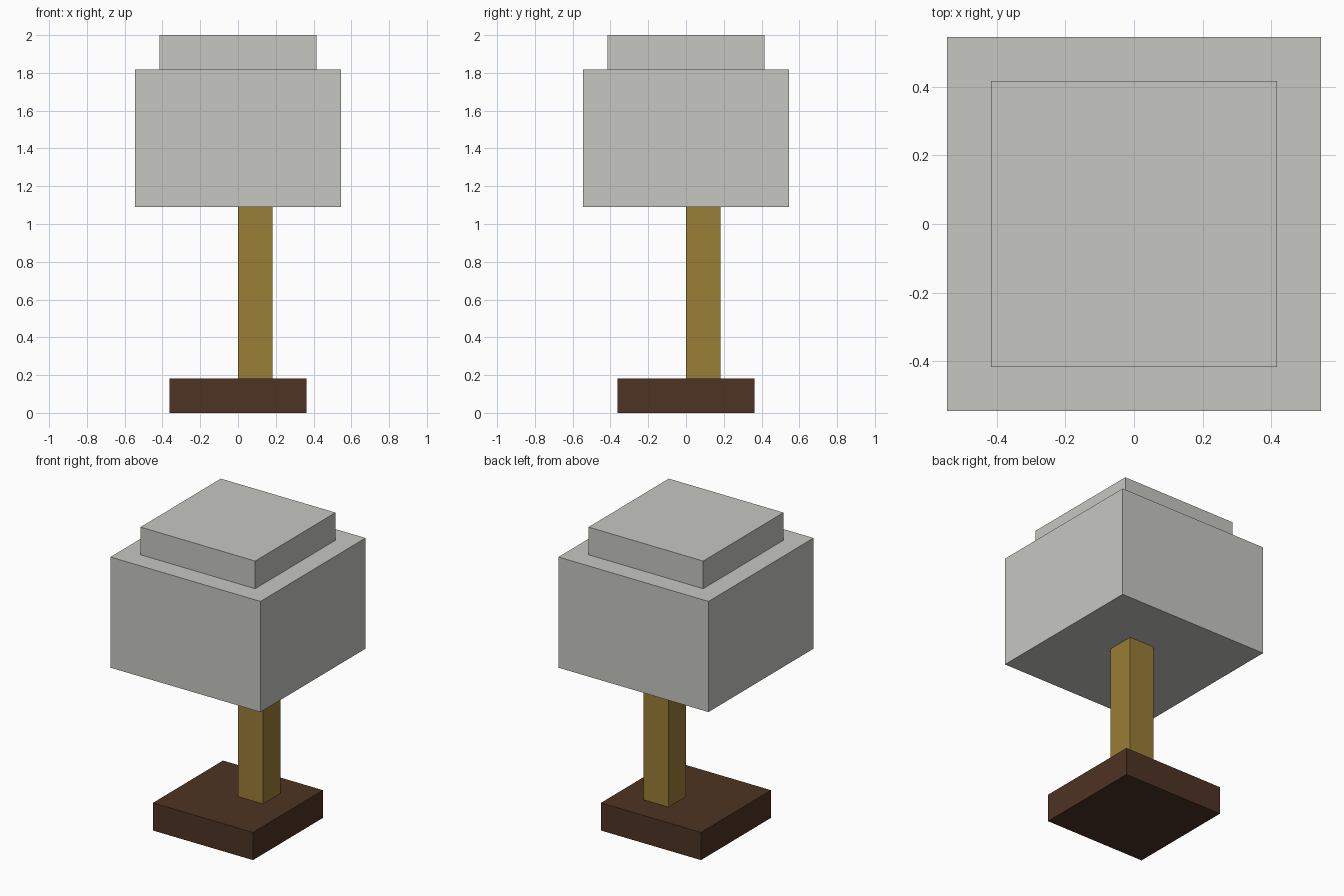
import bpy
import bmesh
from mathutils import Matrix, Vector

if "Cube" in bpy.data.objects:
    bpy.data.objects.remove(bpy.data.objects["Cube"])

U = 2 / 11  # one block


def srgb(r, g, b):
    lin = lambda c: c / 12.92 if c <= 0.04045 else ((c + 0.055) / 1.055) ** 2.4
    return (*(lin(c / 255) for c in (r, g, b)), 1.0)


def material(name, rgb):
    mat = bpy.data.materials.new(name)
    mat.diffuse_color = srgb(*rgb)
    mat.use_nodes = True
    mat.node_tree.nodes["Principled BSDF"].inputs["Base Color"].default_value = mat.diffuse_color
    return mat


def block(name, low, high, mat, step=None):
    """Box between two corners in block units; step = (inset, height) adds a smaller tier on top."""
    low, high = Vector(low) * U, Vector(high) * U
    size, centre = high - low, (low + high) / 2
    bm = bmesh.new()
    bmesh.ops.create_cube(bm, size=1, matrix=Matrix.Translation(centre) @ Matrix.Diagonal((*size, 1)))
    if step:
        top = max(bm.faces, key=lambda f: f.calc_center_median().z)
        bmesh.ops.inset_region(bm, faces=[top], thickness=step[0] * U)
        raised = bmesh.ops.extrude_discrete_faces(bm, faces=[top])["faces"][0]
        bmesh.ops.translate(bm, vec=(0, 0, step[1] * U), verts=raised.verts)
    bmesh.ops.recalc_face_normals(bm, faces=bm.faces)
    mesh = bpy.data.meshes.new(name)
    bm.to_mesh(mesh)
    bm.free()
    mesh.materials.append(mat)
    obj = bpy.data.objects.new(name, mesh)
    bpy.context.collection.objects.link(obj)
    return obj


dark_brown = material("dark brown", (78, 51, 36))
golden_brown = material("golden brown", (154, 125, 53))
light_grey = material("light grey", (198, 199, 193))

# Square foot
block("base", (-2, -2, 0), (2, 2, 1), dark_brown)
# Off-centre post, one block thick
block("post", (0, 0, 1), (1, 1, 6), golden_brown)
# Wide head with a smaller tier on top
block("head", (-3, -3, 6), (3, 3, 10), light_grey, step=(1, 1))
